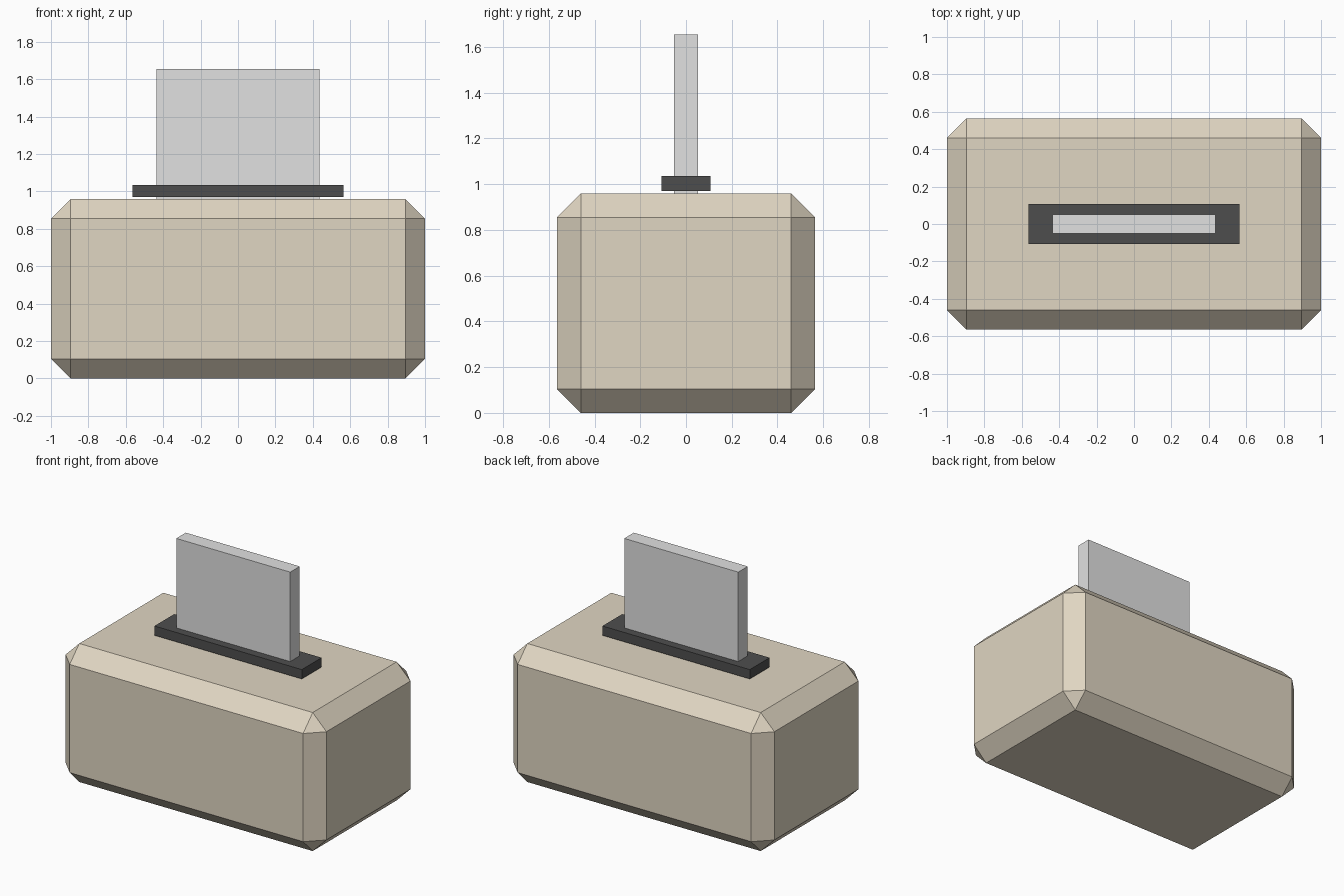
import bpy

if "Cube" in bpy.data.objects:
    bpy.data.objects.remove(bpy.data.objects["Cube"])


def material(name, rgb):
    m = bpy.data.materials.new(name)
    m.diffuse_color = (*rgb, 1.0)
    m.use_nodes = True
    m.node_tree.nodes["Principled BSDF"].inputs["Base Color"].default_value = m.diffuse_color
    return m


def box(name, half_x, half_y, z0, z1, mat, chamfer=0.0):
    """Box centred on x = y = 0, with optional flat chamfers on every edge."""
    bpy.ops.mesh.primitive_cube_add(size=2, location=(0, 0, (z0 + z1) / 2))
    ob = bpy.context.object
    ob.name = name
    ob.scale = (half_x, half_y, (z1 - z0) / 2)
    bpy.ops.object.transform_apply(location=False, rotation=False, scale=True)
    ob.data.materials.append(mat)
    if chamfer:
        bev = ob.modifiers.new("chamfer", 'BEVEL')
        bev.width = chamfer
        bev.segments = 1
        bev.limit_method = 'NONE'
    return ob


beige = material("beige", (0.745, 0.67, 0.54))
charcoal = material("charcoal", (0.076, 0.076, 0.076))
light_grey = material("light_grey", (0.75, 0.75, 0.75))

# Chamfered box body
box("body", 1.0, 0.565, 0.0, 0.96, beige, chamfer=0.105)
# Dark slot plate just above the lid
box("slot_plate", 0.565, 0.108, 0.97, 1.035, charcoal)
# Upright sheet rising out of the slot
box("sheet", 0.437, 0.052, 0.88, 1.655, light_grey)
